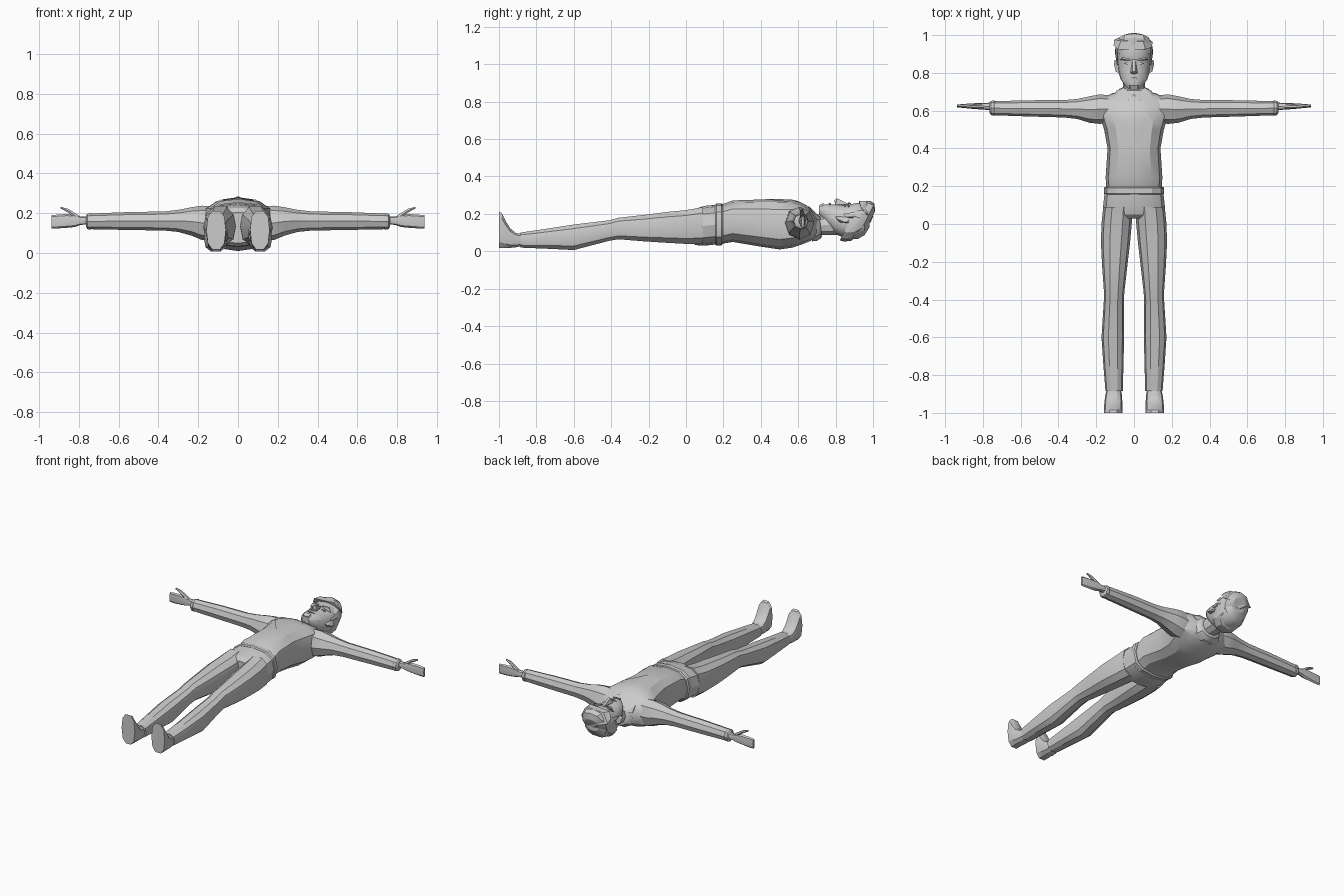
import bpy, bmesh
from math import cos, sin, pi, radians
from mathutils import Vector
from mathutils.bvhtree import BVHTree


def finish(name, bm, mirror=False, angle=28):
    bmesh.ops.recalc_face_normals(bm, faces=bm.faces)
    me = bpy.data.meshes.new(name)
    bm.to_mesh(me)
    bm.free()
    ob = bpy.data.objects.new(name, me)
    bpy.context.collection.objects.link(ob)
    bpy.ops.object.select_all(action='DESELECT')
    ob.select_set(True)
    bpy.context.view_layer.objects.active = ob
    bpy.ops.object.shade_smooth_by_angle(angle=radians(angle))
    if mirror:
        ob.modifiers.new("Mirror", 'MIRROR')
    return ob


def power(v, e):
    return (1 if v >= 0 else -1) * abs(v) ** (2 / e)


def loft(name, rings, axis='y', n=10, e=2.3, mirror=False, shear=0, turn=0, angle=28):
    """Rings: (position on axis, side centre, half side, z bottom, z top)."""
    bm = bmesh.new()
    loops = []
    for t, c, h, zb, zt in rings:
        loop = []
        for i in range(n):
            a = 2 * pi * (i + turn) / n
            s = c + h * power(cos(a), e)
            dz = (zt - zb) / 2 * power(sin(a), e)
            z = (zt + zb) / 2 + dz
            loop.append(bm.verts.new((s, t + shear * dz, z) if axis == 'y' else (t, s, z)))
        loops.append(loop)
    for a, b in zip(loops, loops[1:]):
        for i in range(n):
            j = (i + 1) % n
            bm.faces.new((a[i], a[j], b[j], b[i]))
    bm.faces.new(loops[0])
    bm.faces.new(loops[-1])
    return finish(name, bm, mirror, angle)


def hull(name, pts, mirror=False):
    bm = bmesh.new()
    for p in pts:
        bm.verts.new(p)
    bmesh.ops.convex_hull(bm, input=bm.verts)
    return finish(name, bm, mirror, 15)


def patch(name, outline, target, lift=0.004, mirror=False):
    """Flat outline seen from above, draped onto the target."""
    bm = bmesh.new()
    bm.faces.new([bm.verts.new((x, y, 1)) for x, y in outline])
    bmesh.ops.triangulate(bm, faces=bm.faces)
    bmesh.ops.subdivide_edges(bm, edges=bm.edges, cuts=4, use_grid_fill=True)
    tb = bmesh.new()
    tb.from_mesh(target.data)
    tree = BVHTree.FromBMesh(tb)
    for v in bm.verts:
        hit = tree.ray_cast(v.co, Vector((0, 0, -1)))[0]
        v.co.z = (hit.z if hit else 0.2) + lift
    tb.free()
    return finish(name, bm, mirror)


# Jumper body and hem
torso = loft("jumper", [
    (0.19, 0, .148, .04, .25), (0.25, 0, .15, .05, .272), (0.40, 0, .14, .025, .277),
    (0.50, 0, .158, .01, .277), (0.57, 0, .18, .02, .274), (0.62, 0, .19, .037, .258),
    (0.665, 0, .175, .055, .228), (0.69, 0, .12, .07, .20), (0.705, 0, .07, .08, .185)],
    n=12, e=2.7)
loft("hem", [(0.155, 0, .153, .038, .25), (0.162, 0, .16, .032, .256),
             (0.19, 0, .16, .032, .256), (0.197, 0, .153, .04, .25)], n=12, e=2.7)
patch("chest_panel", [(0, .40), (.10, .53), (.02, .665), (-.02, .665), (-.10, .53)], torso)

# Trousers
pelvis = loft("pelvis", [(0.17, 0, .155, .038, .25), (0.10, 0, .163, .03, .243),
                         (0.05, 0, .165, .033, .228), (0.03, 0, .15, .05, .205)], n=12, e=2.7)
loft("trouser_leg", [
    (0.09, .086, .077, .036, .24), (0.0, .092, .08, .036, .224), (-0.10, .098, .077, .042, .214),
    (-0.22, .102, .067, .05, .198), (-0.36, .105, .054, .062, .182),
    (-0.41, .107, .053, .054, .168), (-0.60, .112, .06, .004, .146),
    (-0.75, .109, .053, .012, .122), (-0.885, .105, .046, .018, .102)],
    n=10, e=2.5, mirror=True)
patch("pocket_seam", [(.02, .148), (.12, .148), (.12, .143), (.02, .143)], pelvis, .003, True)

# Shoes, toes pointing up
loft("shoe", [(-0.87, .107, .036, .028, .092), (-0.91, .108, .045, .02, .10),
              (-0.94, .109, .047, .016, .125), (-0.96, .11, .048, .015, .158),
              (-0.985, .11, .049, .015, .208), (-1.0, .11, .049, .015, .216)],
     n=10, e=2.6, mirror=True)

# Sleeves, cuffs, hands
loft("sleeve", [(.12, .61, .07, .06, .235), (.18, .608, .078, .065, .238),
                (.235, .606, .07, .088, .23), (.30, .609, .053, .106, .217),
                (.37, .61, .046, .113, .209), (.55, .612, .043, .116, .206),
                (.75, .613, .037, .12, .198)], axis='x', n=8, e=2.1, mirror=True)
loft("cuff", [(.735, .614, .036, .121, .197), (.74, .614, .04, .118, .2),
              (.757, .614, .038, .12, .197), (.765, .616, .026, .135, .187)],
     axis='x', n=8, e=2.1, mirror=True)
loft("hand", [(.75, .622, .021, .143, .183), (.79, .623, .018, .142, .184),
              (.82, .624, .017, .131, .193), (.86, .624, .014, .127, .196),
              (.90, .625, .011, .124, .194), (.938, .625, .007, .124, .190)],
     axis='x', n=8, e=2.6, mirror=True)
loft("thumb", [(.79, .623, .012, .15, .184), (.825, .622, .012, .178, .206),
               (.855, .621, .01, .203, .224), (.892, .62, .005, .223, .233)],
     axis='x', n=6, mirror=True)

# Neck and collar
loft("neck", [(.66, 0, .06, .075, .19), (.72, 0, .057, .085, .19), (.83, 0, .06, .085, .215)], n=10)
loft("collar", [(.665, 0, .115, .05, .205), (.69, 0, .10, .052, .21), (.715, 0, .078, .068, .20),
                (.72, 0, .066, .078, .19)], n=10, shear=-.12)
hull("collar_flap", [(.0, .685, .215), (.03, .655, .242), (.10, .675, .21), (.095, .705, .165),
                     (.055, .722, .175), (.03, .66, .222), (.10, .68, .185)], True)

# Head
head = loft("head", [
    (.712, 0, .026, .195, .244), (.735, 0, .05, .165, .25), (.765, 0, .07, .125, .251),
    (.80, 0, .082, .09, .252), (.85, 0, .09, .068, .247), (.88, 0, .092, .062, .254),
    (.92, 0, .092, .064, .262), (.955, 0, .084, .085, .252), (.982, 0, .05, .13, .215)],
    n=14, e=2.2)
hull("nose", [(.007, .872, .252), (-.007, .872, .252), (.008, .808, .284), (-.008, .808, .284),
              (.019, .798, .25), (-.019, .798, .25), (0, .793, .272), (0, .86, .23)])
hull("brow", [(.014, .873, .262), (.06, .883, .256), (.078, .868, .232), (.06, .872, .255),
              (.014, .865, .260), (.03, .87, .23)], True)
hull("eye", [(.02, .85, .249), (.055, .85, .241), (.038, .857, .249), (.038, .844, .249),
             (.038, .85, .23)], True)
hull("lips", [(.028, .77, .248), (-.028, .77, .248), (.01, .777, .259), (-.01, .777, .259),
              (.012, .762, .257), (-.012, .762, .257), (0, .77, .235)])
hull("chin", [(.018, .713, .247), (-.018, .713, .247), (.022, .735, .258), (-.022, .735, .258),
              (.03, .73, .225), (-.03, .73, .225)])
hull("ear", [(.08, .80, .185), (.096, .805, .175), (.107, .85, .155), (.102, .868, .16),
             (.085, .865, .185), (.08, .82, .155), (.085, .87, .15)], True)

# Hair cap, lower at the back, with a swept fringe
loft("hair", [(.872, 0, .094, .058, .255), (.90, 0, .10, .052, .268), (.935, 0, .099, .056, .268),
              (.965, 0, .088, .085, .255), (.99, .0, .05, .13, .215)],
     n=12, e=2.3, shear=.5)
hull("fringe", [(-.105, .975, .20), (-.108, .945, .225), (-.085, .925, .262), (.06, .925, .27),
                (.095, .935, .235), (.098, .965, .20), (.07, .985, .19), (-.05, 1.0, .185),
                (-.07, .97, .262), (.05, .965, .268), (0, .99, .225), (0, .985, .15)])
hull("sideburn", [(.09, .93, .215), (.098, .93, .18), (.089, .84, .20), (.093, .85, .185),
                  (.08, .90, .17), (.098, .89, .19)], True)
